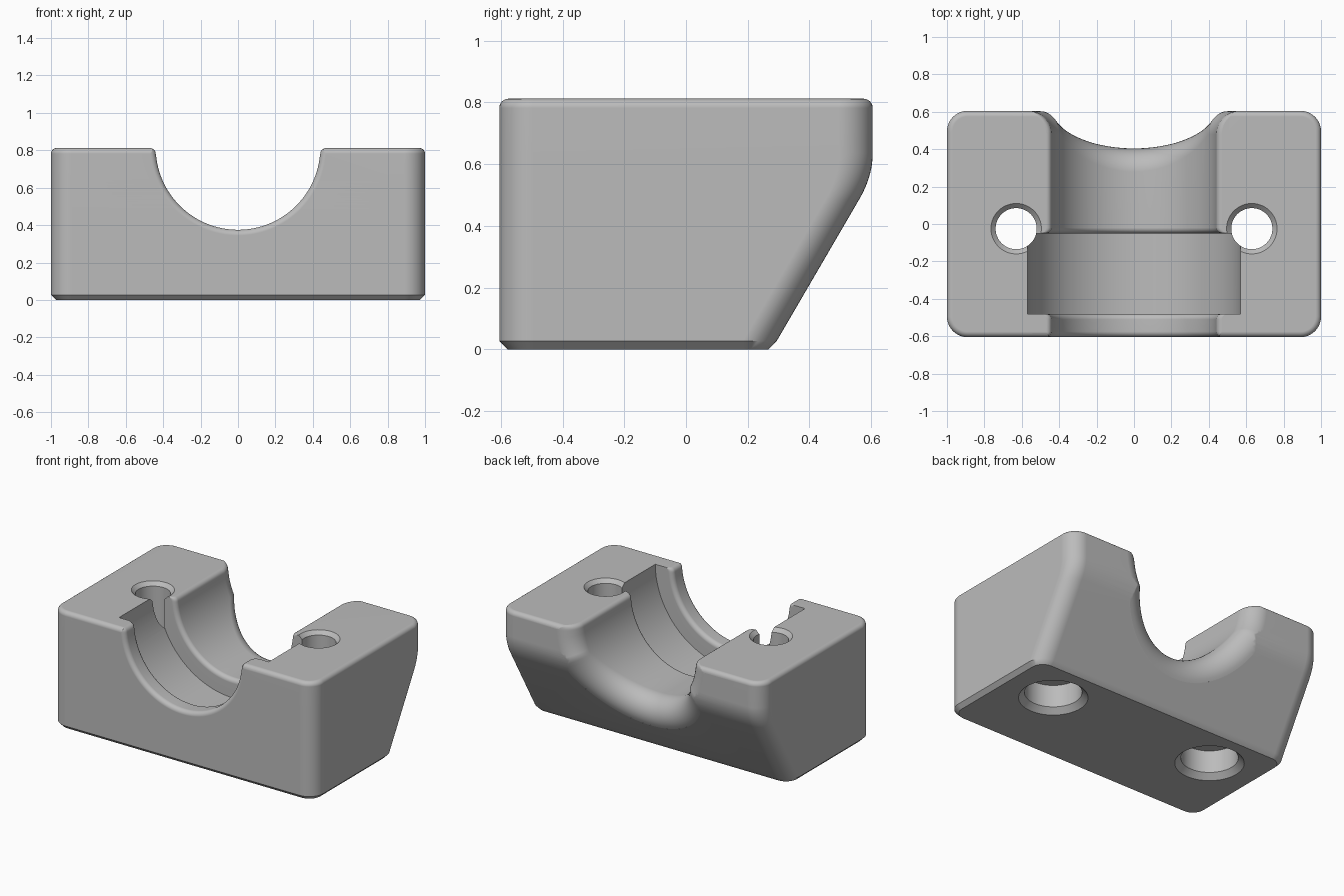
import bpy, bmesh
from math import sin, cos, pi, hypot, atan2, sqrt

cube = bpy.data.objects.get("Cube")
if cube:
    bpy.data.objects.remove(cube)

TOP, FRONT, BACK = 0.812, -0.605, 0.605   # block limits
AXIS = 0.815                              # height of the saddle axis
SLOPE, FOOT = 0.583, 0.278                # rear face: y = FOOT + SLOPE * z
BEND = (BACK - FOOT) / SLOPE              # height where the slope turns vertical
BORE, GROOVE, EDGE, FLARE = 0.44, 0.57, 0.03, 0.125

gray = bpy.data.materials.new("neutral gray")
gray.use_nodes = True
gray.diffuse_color = (0.5, 0.5, 0.5, 1)
gray.node_tree.nodes["Principled BSDF"].inputs["Base Color"].default_value = (0.5, 0.5, 0.5, 1)


def loft(name, rings):
    """Skin a list of equal-length closed rings and cap both ends."""
    bm = bmesh.new()
    rows = [[bm.verts.new(p) for p in ring] for ring in rings]
    n = len(rows[0])
    for a, b in zip(rows, rows[1:]):
        for i in range(n):
            j = (i + 1) % n
            bm.faces.new((a[i], a[j], b[j], b[i]))
    bm.faces.new(rows[0][::-1])
    bm.faces.new(rows[-1])
    bmesh.ops.remove_doubles(bm, verts=bm.verts, dist=1e-5)
    bmesh.ops.recalc_face_normals(bm, faces=bm.faces)
    mesh = bpy.data.meshes.new(name)
    bm.to_mesh(mesh)
    bm.free()
    mesh.materials.append(gray)
    obj = bpy.data.objects.new(name, mesh)
    bpy.context.collection.objects.link(obj)
    return obj


def arc(cx, cy, r, a0, a1, n=8):
    return [(cx + r * cos(a0 + (a1 - a0) * i / n), cy + r * sin(a0 + (a1 - a0) * i / n))
            for i in range(n + 1)]


def footprint(z, back, inset):
    """Rounded rectangle slice of the block."""
    r = 0.11 - inset
    x, y0, y1 = 0.89, FRONT + 0.11, back - 0.11
    pts = []
    for q, (cx, cy) in enumerate(((x, y1), (-x, y1), (-x, y0), (x, y0))):
        pts += arc(cx, cy, r, q * pi / 2, (q + 1) * pi / 2, 10)
    return [(px, py, z) for px, py in pts]


# Block: chamfered foot, sloping rear with a soft bend, rounded top rim
slices = [footprint(0, FOOT + 0.016, 0.027), footprint(0.027, FOOT + 0.016, 0)]
half = 0.075
for i in range(13):
    t = i / 12
    z = BEND - half + 2 * half * t
    slices.append(footprint(z, BACK - SLOPE * half * (1 - t) ** 2, 0))
slices += [footprint(z, BACK, EDGE - c) for c, z in arc(0, TOP - EDGE, EDGE, 0, pi / 2, 6)]
body = loft("saddle_block", slices)


def bore_section(theta, r):
    """Radial section of the hollow: front lip, groove, rear bore and flared mouth."""
    g = GROOVE / cos(theta) if theta < 0 else GROOVE
    k = SLOPE * max(0, sin(theta))
    a = FOOT + SLOPE * AXIS
    norm = sqrt(1 + k * k)
    c = r + FLARE
    slope_y = a - k * c - FLARE * norm
    tilt = pi / 2 - atan2(k, 1)
    if BACK - FLARE < slope_y:
        yc, tilt = BACK - FLARE, pi / 2
    else:
        yc = slope_y
    e = r + EDGE
    pts = [(0, -0.9), (e, -0.9)]
    pts += arc(e, FRONT + EDGE, EDGE, 1.5 * pi, pi, 6)
    pts += arc(e, -0.48 - EDGE, EDGE, pi, pi / 2, 6)
    pts += [(g, -0.48), (g, -0.05)]
    pts += arc(e, -0.05 + EDGE, EDGE, 1.5 * pi, pi, 6)
    pts += arc(c, yc, FLARE, pi, tilt, 12)
    far = FLARE + 0.25
    pts += [(c + far * cos(tilt), yc + far * sin(tilt)), (0, 1.1)]
    return [(p * cos(theta), y, AXIS - p * sin(theta)) for p, y in pts]


# Saddle hollow: half-round sweep with rounded upper rims
rim = [(BORE + EDGE, 1.0)]
rim += [(BORE + EDGE + px, z) for px, z in arc(0, TOP - EDGE, EDGE, pi / 2, pi, 6)]
stations = [(atan2(AXIS - z, x), hypot(x, AXIS - z)) for x, z in rim]
start = stations[-1][0]
steps = 72
sweep = [(start + (pi - 2 * start) * i / steps, BORE) for i in range(1, steps)]


def mirrored(ring):
    return [(-x, y, z) for x, y, z in ring]


right_rim = [bore_section(t, r) for t, r in stations]
middle = [bore_section(t, r) if t <= pi / 2 else mirrored(bore_section(pi - t, r)) for t, r in sweep]
hollow = loft("hollow_cutter", right_rim + middle + [mirrored(s) for s in right_rim[::-1]])

# Screw holes: countersunk on top, counterbored and chamfered below
cutters = [hollow]
steps_rz = [(0.235, -0.02), (0.178, 0.037), (0.178, 0.19), (0.11, 0.19),
            (0.11, TOP - 0.025), (0.15, TOP + 0.015)]
for side, x in (("left", 0.63), ("right", -0.63)):
    rings = [[(x + px, -0.025 + py, z) for px, py in arc(0, 0, r, 0, 2 * pi, 48)[:-1]]
             for r, z in steps_rz]
    cutters.append(loft(side + "_screw_cutter", rings))

bpy.context.view_layer.objects.active = body
body.select_set(True)
for cutter in cutters:
    mod = body.modifiers.new(cutter.name, 'BOOLEAN')
    mod.object = cutter
    mod.operation = 'DIFFERENCE'
    mod.solver = 'EXACT'
    bpy.ops.object.modifier_apply(modifier=mod.name)
    bpy.data.objects.remove(cutter)

# Smooth fillets, crisp edges
bpy.ops.object.shade_smooth_by_angle(angle=0.5)
weighted = body.modifiers.new("even_normals", 'WEIGHTED_NORMAL')
weighted.keep_sharp = True
